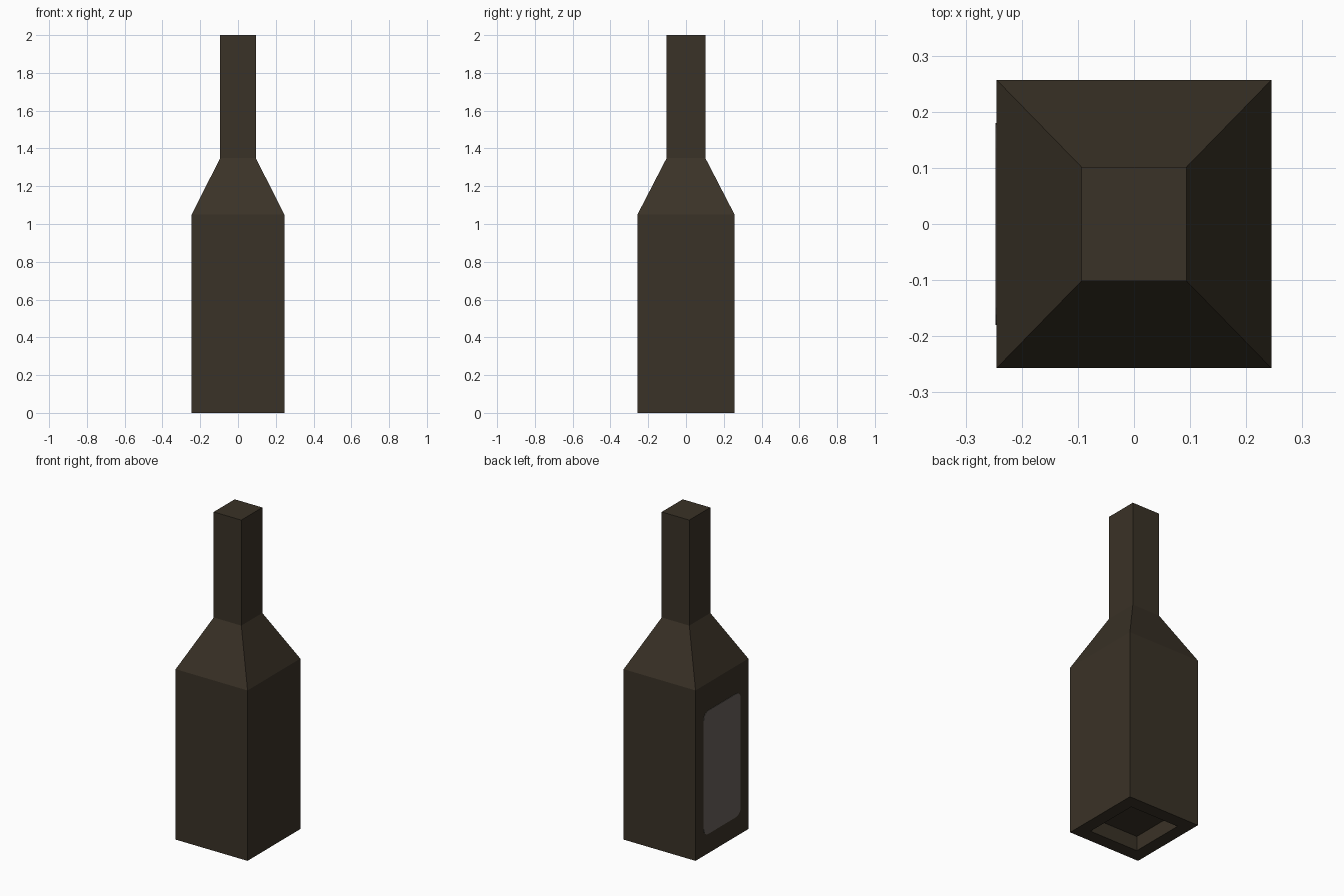
import bpy, bmesh, math

if "Cube" in bpy.data.objects:
    bpy.data.objects.remove(bpy.data.objects["Cube"])


def material(name, rgb):
    m = bpy.data.materials.new(name)
    m.diffuse_color = (*rgb, 1)
    m.use_nodes = True
    m.node_tree.nodes["Principled BSDF"].inputs["Base Color"].default_value = m.diffuse_color
    return m


def finish(name, bm, mat):
    bmesh.ops.recalc_face_normals(bm, faces=bm.faces)
    me = bpy.data.meshes.new(name)
    bm.to_mesh(me)
    bm.free()
    me.materials.append(mat)
    ob = bpy.data.objects.new(name, me)
    bpy.context.collection.objects.link(ob)
    return ob


glass = material("dark brown glass", (0.042, 0.032, 0.020))
paper = material("grey label", (0.14, 0.122, 0.108))

# Bottle: rectangular rings from the recessed base, round the rim, up to the top
rings = [(0.167, 0.175, 0.09), (0.167, 0.175, 0), (0.245, 0.257, 0),
         (0.245, 0.257, 1.05), (0.094, 0.102, 1.35), (0.094, 0.102, 2.0)]
bm = bmesh.new()
loops = [[bm.verts.new((sx * hx, sy * hy, z))
          for sx, sy in ((-1, -1), (1, -1), (1, 1), (-1, 1))]
         for hx, hy, z in rings]
for a, b in zip(loops, loops[1:]):
    for i in range(4):
        j = (i + 1) % 4
        bm.faces.new((a[i], a[j], b[j], b[i]))
bm.faces.new(loops[0])
bm.faces.new(loops[-1])
finish("bottle", bm, glass)

# Label: thin rounded plate on the left side
hw, hh, r, zc = 0.18, 0.38, 0.045, 0.5
bm = bmesh.new()
outline = []
for k, (sy, sz) in enumerate(((1, 1), (-1, 1), (-1, -1), (1, -1))):
    for s in range(6):
        a = math.pi / 2 * (k + s / 5)
        outline.append(bm.verts.new((-0.244,
                                     sy * (hw - r) + r * math.cos(a),
                                     zc + sz * (hh - r) + r * math.sin(a))))
face = bm.faces.new(outline)
out = bmesh.ops.extrude_face_region(bm, geom=[face])
bmesh.ops.translate(bm, vec=(-0.003, 0, 0),
                    verts=[g for g in out["geom"] if isinstance(g, bmesh.types.BMVert)])
finish("label", bm, paper)
